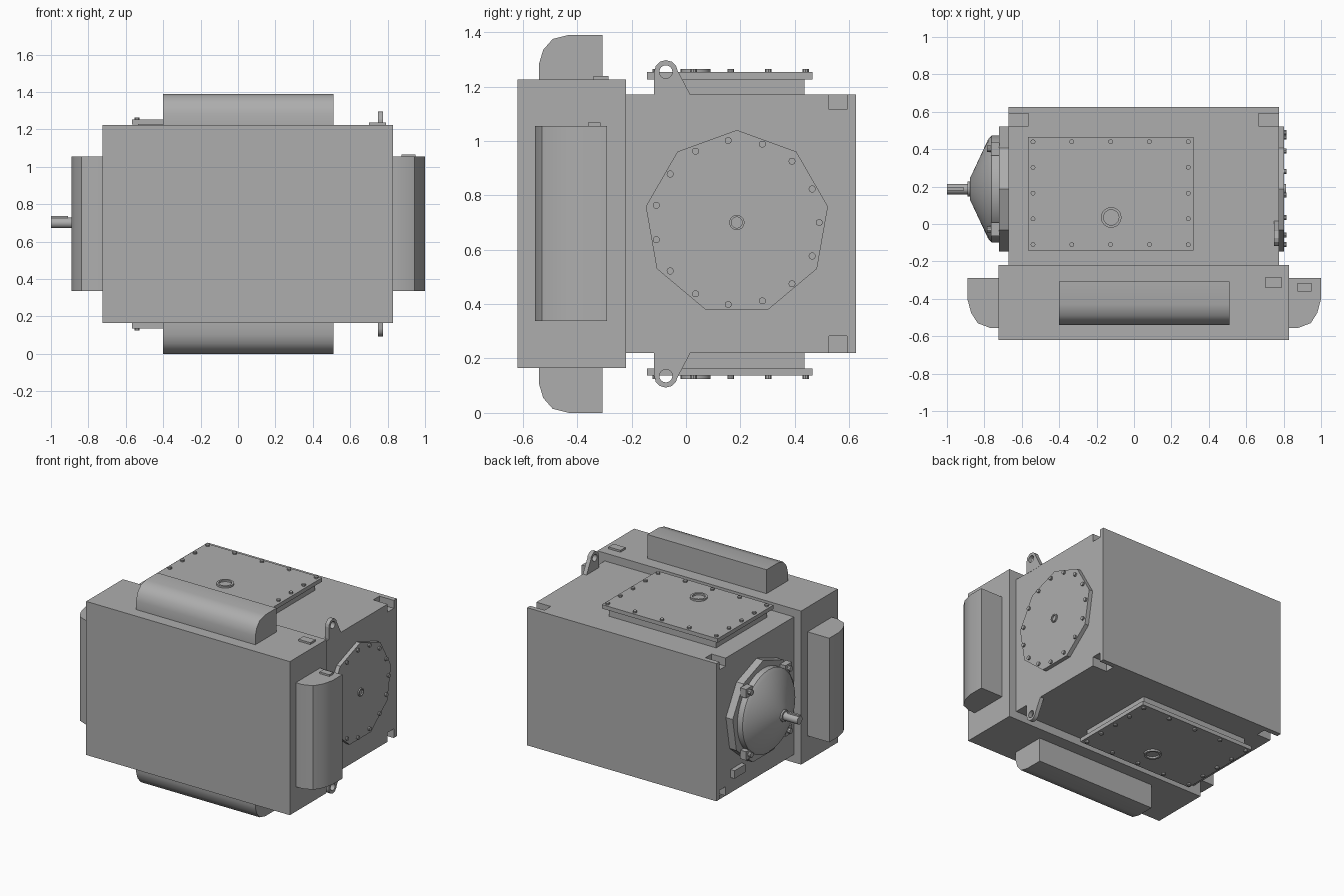
import bpy, bmesh
from math import sin, cos, pi, radians
from mathutils import Vector, Matrix

old = bpy.data.objects.get("Cube")
if old:
    bpy.data.objects.remove(old, do_unlink=True)

grey = bpy.data.materials.new("machine grey")
grey.use_nodes = True
COLOUR = (0.42, 0.42, 0.42, 1)
grey.diffuse_color = COLOUR
grey.node_tree.nodes["Principled BSDF"].inputs["Base Color"].default_value = COLOUR

MID = 0.695       # height of the horizontal mirror plane
CY = 0.187        # shaft axis


def finish(name, bm, smooth=False):
    bmesh.ops.recalc_face_normals(bm, faces=bm.faces)
    me = bpy.data.meshes.new(name)
    bm.to_mesh(me)
    bm.free()
    me.materials.append(grey)
    ob = bpy.data.objects.new(name, me)
    bpy.context.collection.objects.link(ob)
    if smooth:
        bpy.ops.object.select_all(action="DESELECT")
        ob.select_set(True)
        bpy.context.view_layer.objects.active = ob
        bpy.ops.object.shade_smooth_by_angle(angle=radians(35))
    return ob


def add_box(bm, x, y, z):
    size = Vector((x[1] - x[0], y[1] - y[0], z[1] - z[0]))
    centre = Vector((sum(x), sum(y), sum(z))) / 2
    bmesh.ops.create_cube(bm, size=1, matrix=Matrix.LocRotScale(centre, None, size))


def box(name, x, y, z):
    bm = bmesh.new()
    add_box(bm, x, y, z)
    return finish(name, bm)


def prism(name, points, a, b, axis, smooth=False):
    """Extrude an outline along x (points are y, z) or z (points are x, y)."""
    bm = bmesh.new()
    place = (lambda p, t: (t, p[0], p[1])) if axis == "x" else (lambda p, t: (p[0], p[1], t))
    face = bm.faces.new([bm.verts.new(place(p, a)) for p in points])
    new = bmesh.ops.extrude_face_region(bm, geom=[face], use_keep_orig=True)["geom"]
    move = Vector((b - a, 0, 0) if axis == "x" else (0, 0, b - a))
    bmesh.ops.translate(bm, vec=move, verts=[v for v in new if isinstance(v, bmesh.types.BMVert)])
    return finish(name, bm, smooth)


def add_lathe(bm, origin, profile, axis, sides, closed=False, start=0.0):
    """Turn (radius, distance) points round an axis through origin."""
    rows = []
    for r, t in profile:
        row = []
        for i in range(sides):
            a = start + 2 * pi * i / sides
            u, v = r * cos(a), r * sin(a)
            p = Vector((t, u, v) if axis == "x" else (u, v, t))
            row.append(bm.verts.new(Vector(origin) + p))
        rows.append(row)
    pairs = list(zip(rows, rows[1:])) + ([(rows[-1], rows[0])] if closed else [])
    for lo, hi in pairs:
        for i in range(sides):
            j = (i + 1) % sides
            bm.faces.new((lo[i], lo[j], hi[j], hi[i]))
    if not closed:
        bm.faces.new(rows[0])
        bm.faces.new(rows[-1])


def lathe(name, origin, profile, axis, sides, closed=False, start=0.0, smooth=True):
    bm = bmesh.new()
    add_lathe(bm, origin, profile, axis, sides, closed, start)
    return finish(name, bm, smooth)


def mirrored(ob, name):
    """Copy a part to the underside."""
    bm = bmesh.new()
    bm.from_mesh(ob.data)
    for v in bm.verts:
        v.co.z = 2 * MID - v.co.z
    return finish(name, bm, any(p.use_smooth for p in ob.data.polygons))


def cut(ob, cutter):
    mod = ob.modifiers.new("cut", "BOOLEAN")
    mod.operation, mod.solver, mod.object = "DIFFERENCE", "EXACT", cutter
    bpy.context.view_layer.objects.active = ob
    bpy.ops.object.modifier_apply(modifier=mod.name)
    bpy.data.objects.remove(cutter, do_unlink=True)


# Main housing with four lifting pockets at the rear corners
housing = box("housing", (-0.67, 0.775), (-0.22, 0.625), (0.22, 1.17))
bm = bmesh.new()
for x in ((-0.72, -0.563), (0.665, 0.82)):
    for z in ((0.17, 0.283), (1.115, 1.22)):
        add_box(bm, x, (0.525, 0.592), z)
cut(housing, finish("pocket_cutter", bm))
box("front_housing", (-0.725, 0.83), (-0.62, -0.22), (0.165, 1.225))

# Air ducts with a rounded front edge
hood = [(-0.307, 1.225), (-0.307, 1.39), (-0.43, 1.39), (-0.49, 1.375),
        (-0.525, 1.335), (-0.54, 1.285), (-0.54, 1.225)]
top_duct = prism("top_duct", hood, -0.40, 0.51, "x", True)
mirrored(top_duct, "bottom_duct")
side = [(0.83, -0.29), (1.0, -0.29), (1.0, -0.40), (0.98, -0.475),
        (0.945, -0.53), (0.88, -0.555), (0.83, -0.555)]
prism("left_duct", side, 0.337, 1.055, "z", True)
prism("right_duct", [(0.109 - x, y) for x, y in side], 0.337, 1.055, "z", True)

# Small raised pads
box("housing_pad", (0.70, 0.79), (-0.34, -0.285), (1.225, 1.238))
box("duct_pad", (0.875, 0.95), (-0.36, -0.315), (1.055, 1.067))

# Bolted hatches, top and bottom
parts = [
    box("top_hatch_neck", (-0.535, 0.285), (-0.117, 0.435), (1.17, 1.226)),
    box("top_hatch_plate", (-0.567, 0.317), (-0.143, 0.465), (1.226, 1.253)),
    lathe("top_hatch_ring", (-0.122, 0.035, 1.253),
          [(0.055, -0.004), (0.055, 0.012), (0.041, 0.012), (0.041, -0.004)], "z", 24, True)]
bm = bmesh.new()
for i in range(5):
    for j in range(5):
        if i in (0, 4) or j in (0, 4):
            add_lathe(bm, (-0.54 + 0.2075 * i, -0.11 + 0.1375 * j, 1.25),
                      [(0.013, 0), (0.013, 0.015)], "z", 10)
parts.append(finish("top_hatch_bolts", bm, True))

# Lifting lugs with an eye
eye = (-0.074, 1.254)
lug_outline = [(-0.117, 1.165), (-0.117, eye[1])]
lug_outline += [(eye[0] + 0.043 * cos(a), eye[1] + 0.043 * sin(a))
                for a in (radians(d) for d in range(150, 0, -30))]
lug_outline += [(eye[0] + 0.043, eye[1] + 0.005), (0.016, 1.17), (0.016, 1.165)]
lug = prism("top_lifting_lug", lug_outline, 0.748, 0.776, "x")
cut(lug, lathe("eye_cutter", (0.76, *eye), [(0.024, -0.1), (0.024, 0.1)], "x", 16))
parts.append(lug)
for ob in parts:
    mirrored(ob, ob.name.replace("top", "bottom"))

# Nine-sided end cover with a ring of bolts
HUB = (0, CY, 0.70)
lathe("left_end_cover", HUB, [(0.34, 0.775), (0.34, 0.803)], "x", 9, start=pi / 2, smooth=False)
bm = bmesh.new()
for i in range(15):
    a = 2 * pi * i / 15
    add_lathe(bm, (0, CY + 0.303 * cos(a), 0.70 + 0.303 * sin(a)),
              [(0.013, 0.80), (0.013, 0.815)], "x", 10)
finish("left_end_bolts", bm, True)
lathe("left_centre_ring", HUB, [(0.028, 0.80), (0.028, 0.812), (0.02, 0.812), (0.02, 0.80)],
      "x", 20, True)

# Drive end: flange, conical shield, clamps, shaft and key
lathe("right_end_flange", HUB, [(0.34, -0.67), (0.34, -0.722)], "x", 9, start=pi / 2, smooth=False)
lathe("right_end_shield", HUB, [(0.285, -0.72), (0.285, -0.762), (0.265, -0.78),
                                (0.055, -0.878)], "x", 40)
bm = bmesh.new()
for sy in (-1, 1):
    for sz in (-1, 1):
        y, z = CY + 0.215 * sy, 0.70 + 0.215 * sz
        add_box(bm, (-0.765, -0.72), (y - 0.035, y + 0.035), (z - 0.03, z + 0.03))
        add_lathe(bm, (0, y, z), [(0.018, -0.76), (0.018, -0.785)], "x", 10)
finish("shield_clamps", bm)
lathe("shaft", HUB, [(0.04, -0.87), (0.04, -0.89), (0.028, -0.89), (0.028, -1.0)], "x", 24)
box("shaft_key", (-1.0, -0.91), (CY - 0.008, CY + 0.008), (0.715, 0.737))
box("terminal_block", (-0.70, -0.66), (0.35, 0.47), (0.325, 0.38))
